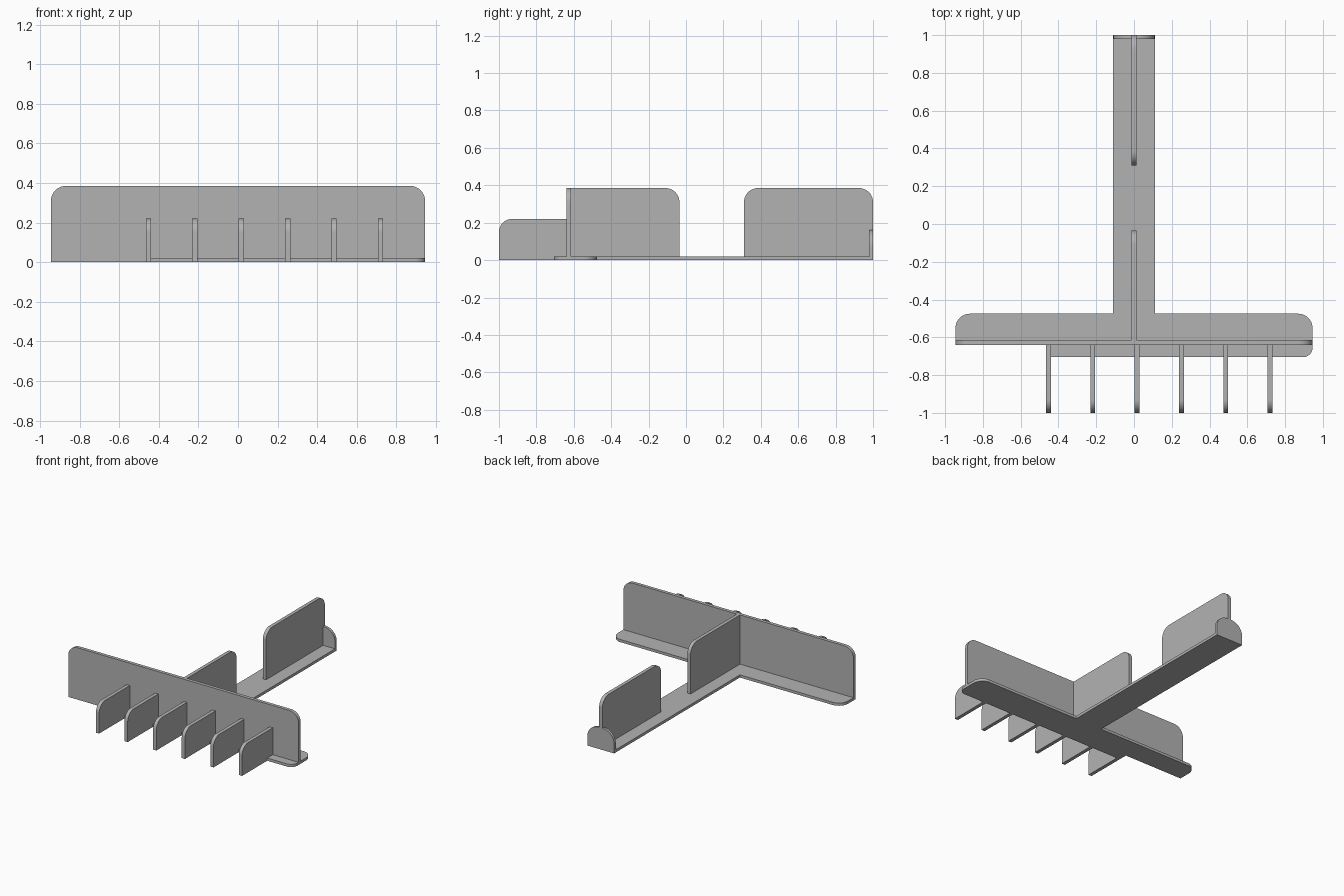
import bpy, bmesh
from math import pi, sin, cos, tan
from mathutils import Vector

cube = bpy.data.objects.get("Cube")
if cube:
    bpy.data.objects.remove(cube, do_unlink=True)

grey = bpy.data.materials.new("plain grey")
grey.use_nodes = True
grey.diffuse_color = (0.45, 0.45, 0.45, 1)
grey.node_tree.nodes["Principled BSDF"].inputs["Base Color"].default_value = (0.45, 0.45, 0.45, 1)


def rounded(corners, steps=10):
    """Turn (u, v, radius) corners into an outline with circular fillets."""
    pts = []
    for i, (u, v, r) in enumerate(corners):
        p = Vector((u, v))
        if not r:
            pts.append(p)
            continue
        a = (Vector(corners[i - 1][:2]) - p).normalized()
        b = (Vector(corners[(i + 1) % len(corners)][:2]) - p).normalized()
        # All filleted corners are square
        for k in range(steps + 1):
            t = k / steps * pi / 2
            pts.append(p + r * (a * (1 - sin(t)) + b * (1 - cos(t))))
    return pts


def plate(name, corners, axis, start, end):
    """Extrude a rounded outline along an axis."""
    place = {"x": lambda u, v, w: (w, u, v),
             "y": lambda u, v, w: (u, w, v),
             "z": lambda u, v, w: (u, v, w)}[axis]
    bm = bmesh.new()
    face = bm.faces.new([bm.verts.new(place(p.x, p.y, start)) for p in rounded(corners)])
    out = bmesh.ops.extrude_face_region(bm, geom=[face])
    moved = [g for g in out["geom"] if isinstance(g, bmesh.types.BMVert)]
    bmesh.ops.translate(bm, verts=moved, vec=Vector(place(0, 0, end - start)))
    bmesh.ops.recalc_face_normals(bm, faces=bm.faces)
    mesh = bpy.data.meshes.new(name)
    bm.to_mesh(mesh)
    bm.free()
    mesh.materials.append(grey)
    obj = bpy.data.objects.new(name, mesh)
    bpy.context.collection.objects.link(obj)
    bpy.ops.object.select_all(action="DESELECT")
    obj.select_set(True)
    bpy.context.view_layer.objects.active = obj
    bpy.ops.object.shade_smooth_by_angle()
    return obj


W, T, H = 0.945, 0.02, 0.385      # half width, floor thickness, wall height
FRONT, BACK, LIP = -0.64, -0.615, -0.705
S, R, HALF = 0.11, 0.075, 0.013   # stem half width, corner radius, half fin thickness
STEP = -0.44                      # where the front lip begins

# T-shaped floor with a front lip
plate("floor", [(-W, FRONT, 0), (STEP, FRONT, 0), (STEP, LIP, 0), (W, LIP, 0.05),
                (W, -0.475, R), (S, -0.475, 0), (S, 1, 0), (-S, 1, 0),
                (-S, -0.475, 0), (-W, -0.475, R)], "z", 0, T)

# Long upright wall
plate("cross_wall", [(-W, T, 0), (W, T, 0), (W, H, R), (-W, H, R)], "y", FRONT, BACK)

# Upright walls along the stem
plate("inner_stem_wall", [(BACK, T, 0), (-0.035, T, 0), (-0.035, H, R), (BACK, H, 0)],
      "x", -HALF, HALF)
plate("outer_stem_wall", [(0.31, T, 0), (0.98, T, 0), (0.98, 0.16, 0), (1, 0.16, 0),
                          (1, H, R), (0.31, H, R)], "x", -HALF, HALF)

# Rounded stop at the end of the stem
plate("end_stop", [(-S, T, 0), (S, T, 0), (S, 0.16, 0.09), (-S, 0.16, 0.09)], "y", 0.98, 1)

# Row of front fins; those over the lip are notched to sit on it
for i in range(6):
    x = -0.453 + i * 0.2347
    foot = [(FRONT, 0, 0)] if i == 0 else [(LIP, 0, 0), (LIP, T, 0), (FRONT, T, 0)]
    plate(f"front_fin_{i + 1}", [(-1, 0, 0)] + foot + [(FRONT, 0.22, 0), (-1, 0.22, 0.07)],
          "x", x - HALF, x + HALF)
